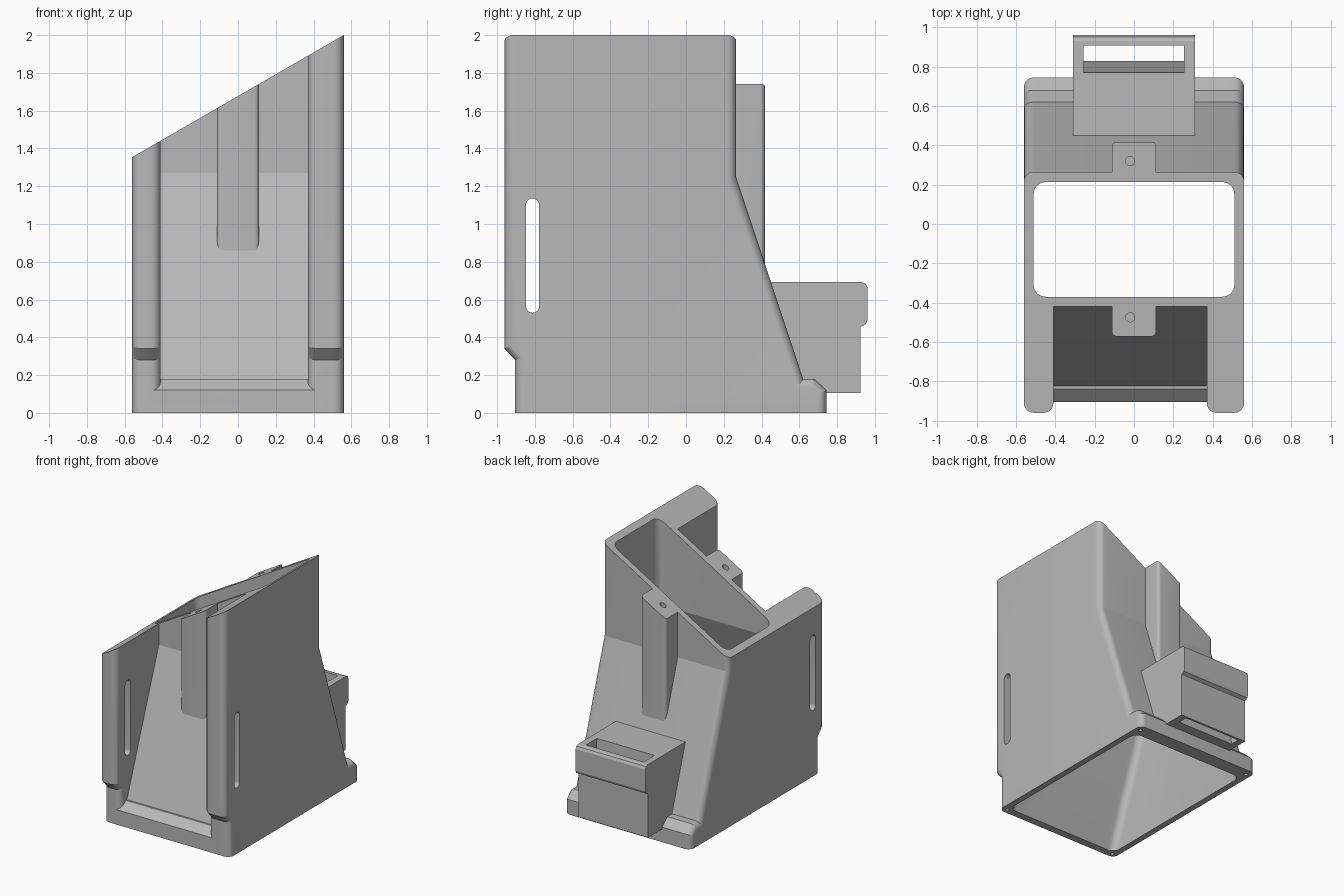
import bpy, bmesh
from mathutils import Vector

cube = bpy.data.objects.get("Cube")
if cube:
    bpy.data.objects.remove(cube, do_unlink=True)

grey = bpy.data.materials.new("plain_grey")
grey.use_nodes = True
colour = (0.48, 0.48, 0.48, 1)
grey.diffuse_color = colour
grey.node_tree.nodes["Principled BSDF"].inputs["Base Color"].default_value = colour


def prism(name, axis, lo, hi, points, radius=0, rule=lambda mid: True):
    """Extrude an outline along an axis, rounding the lengthwise or rim edges picked by rule."""
    def place(p, d):
        c = list(p)
        c.insert(axis, d)
        return Vector(c)
    bm = bmesh.new()
    ends = [[bm.verts.new(place(p, d)) for p in points] for d in (lo, hi)]
    n = len(points)
    for ring in ends:
        bm.faces.new(ring)
    for i in range(n):
        j = (i + 1) % n
        bm.faces.new((ends[0][i], ends[0][j], ends[1][j], ends[1][i]))
    bmesh.ops.recalc_face_normals(bm, faces=bm.faces)
    if radius:
        picked = [e for e in bm.edges if rule(e)]
        bmesh.ops.bevel(bm, geom=picked, offset=radius, offset_type='OFFSET',
                        segments=8, profile=0.5, affect='EDGES')
    mesh = bpy.data.meshes.new(name)
    bm.to_mesh(mesh)
    bm.free()
    mesh.materials.append(grey)
    obj = bpy.data.objects.new(name, mesh)
    bpy.context.collection.objects.link(obj)
    return obj


def rect(a0, a1, b0, b1):
    return [(a0, b0), (a1, b0), (a1, b1), (a0, b1)]


def combine(target, tool, operation):
    """Apply a boolean, then discard the tool."""
    mod = target.modifiers.new("boolean", 'BOOLEAN')
    mod.operation = operation
    mod.solver = 'EXACT'
    mod.object = tool
    bpy.context.view_layer.objects.active = target
    bpy.ops.object.modifier_apply(modifier=mod.name)
    bpy.data.objects.remove(tool, do_unlink=True)


def drill(target, x, y, z0, z1, r):
    bpy.ops.mesh.primitive_cylinder_add(vertices=32, radius=r, depth=z1 - z0,
                                        location=(x, y, (z0 + z1) / 2))
    combine(target, bpy.context.object, 'DIFFERENCE')


def mid(e):
    return (e.verts[0].co + e.verts[1].co) / 2


def along(e, axis):
    """True if the edge runs along the axis."""
    d = e.verts[1].co - e.verts[0].co
    return abs(d[axis]) > 0.99 * d.length


def side_rim(e):
    """Edges on the x end caps, other than the flat bottom and top ones."""
    flat = along(e, 1) and (mid(e).z < 0.01 or mid(e).z > 2.1)
    return not along(e, 0) and not flat


W, TOP = 0.56, 2.4

# Tapered hopper shell with front lip and rear foot
body = prism("hopper_body", 0, -W, W, [
    (-0.905, 0), (-0.905, 0.12), (-0.84, 0.18), (-0.825, 0.18), (-0.42, 1.27),
    (-0.42, TOP), (0.265, TOP), (0.265, 1.25), (0.62, 0.18), (0.68, 0.18),
    (0.745, 0.12), (0.745, 0)],
    0.05, lambda e: side_rim(e) and (mid(e).y > 0.2 or mid(e).y < -0.9))

# Side walls standing forward of the sloped front
for x0, x1 in ((-W, -0.41), (0.37, W)):
    wall = prism("side_wall", 0, x0, x1, [
        (-0.96, TOP), (-0.96, 0.34), (-0.905, 0.28), (-0.905, 0), (-0.3, 0), (-0.3, TOP)],
        0.05, lambda e: side_rim(e) and mid(e).y < -0.9)
    combine(body, wall, 'UNION')

# Screw columns on the front and back
column = prism("screw_column", 2, 0.5, TOP, rect(-0.112, 0.112, -0.572, 0.418),
               0.025, lambda e: along(e, 2))
combine(body, column, 'UNION')

# Hollow funnel through the whole body
funnel = prism("funnel_cutter", 0, -0.51, 0.51, [
    (-0.879, -0.1), (-0.37, 1.27), (-0.37, 2.6), (0.213, 2.6), (0.213, 1.24), (0.66, -0.1)],
    0.06, side_rim)
combine(body, funnel, 'DIFFERENCE')

# Rounded slots through both side walls
slot = prism("slot_cutter", 0, -1, 1, rect(-0.847, -0.778, 0.53, 1.135),
             0.033, lambda e: along(e, 0))
combine(body, slot, 'DIFFERENCE')

# Slanted top plane
slope, height = 0.577, 1.677
slant = prism("slant_cutter", 1, -2, 2, [
    (-1, height - slope), (1, height + slope), (1, 3), (-1, 3)])
combine(body, slant, 'DIFFERENCE')

# Screw holes in the columns and the base rim
for y in (-0.475, 0.32):
    drill(body, -0.02, y, 1.35, 2.2, 0.023)
for x in (-0.515, 0.515):
    for y in (-0.868, 0.69):
        drill(body, x, y, -0.1, 0.08, 0.015)

# Rear pocket with a thicker rim and a through slot
pocket = prism("rear_pocket", 0, -0.31, 0.31, [
    (0.43, 0.693), (0.93, 0.693), (0.95, 0.685), (0.96, 0.665), (0.96, 0.49),
    (0.952, 0.47), (0.925, 0.455), (0.925, 0.105), (0.63, 0.105)])
opening = prism("pocket_cutter", 0, -0.258, 0.253, [
    (0.77, 0.8), (0.77, 0.69), (0.83, 0.1), (0.83, 0), (0.907, 0), (0.907, 0.8)])
combine(pocket, opening, 'DIFFERENCE')

# Smooth the fillets, keep the creases
bpy.ops.object.select_all(action='DESELECT')
for obj in (body, pocket):
    obj.data.materials.clear()
    obj.data.materials.append(grey)
    obj.select_set(True)
bpy.context.view_layer.objects.active = body
bpy.ops.object.shade_smooth_by_angle(angle=0.27)
